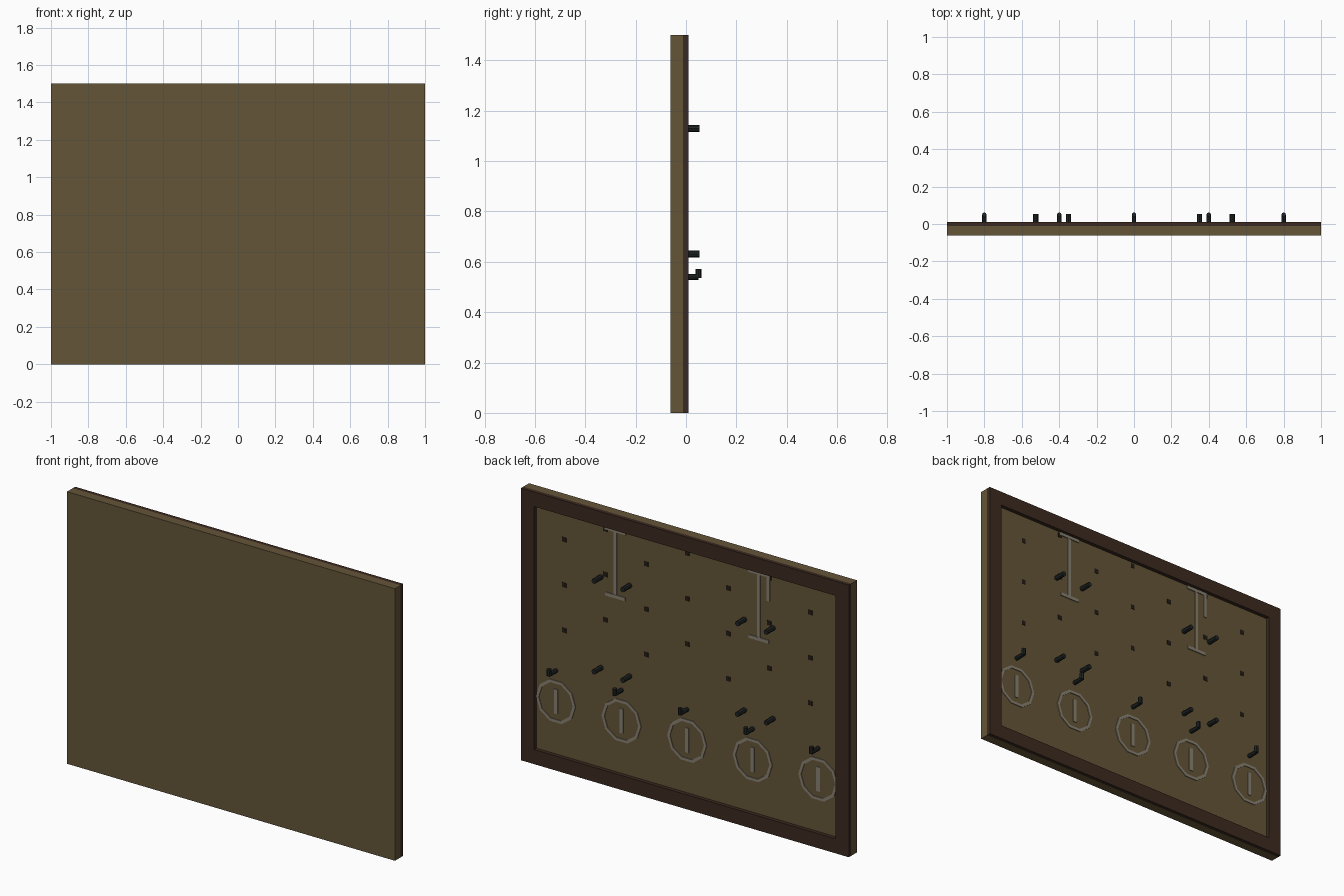
import bpy
from math import pi, sin, cos
from mathutils import Vector

if "Cube" in bpy.data.objects:
    bpy.data.objects.remove(bpy.data.objects["Cube"])


def mat(name, rgb):
    m = bpy.data.materials.new(name)
    m.diffuse_color = (*rgb, 1)
    m.use_nodes = True
    m.node_tree.nodes["Principled BSDF"].inputs["Base Color"].default_value = m.diffuse_color
    return m


OLIVE = mat("olive_board", (0.13, 0.09, 0.04))
BROWN = mat("dark_frame", (0.045, 0.023, 0.014))
HOLE = mat("hole_dark", (0.018, 0.012, 0.008))
IRON = mat("iron", (0.015, 0.018, 0.018))
PAINT = mat("tool_outline", (0.25, 0.22, 0.17))

BACK, FACE, RIM = -0.061, -0.011, 0.010


def mesh(name, verts, faces, m):
    me = bpy.data.meshes.new(name)
    me.from_pydata(verts, [], faces)
    me.materials.append(m)
    ob = bpy.data.objects.new(name, me)
    bpy.context.collection.objects.link(ob)
    return ob


def box(name, x0, x1, y0, y1, z0, z1, m):
    v = [(x, y, z) for x in (x0, x1) for y in (y0, y1) for z in (z0, z1)]
    f = [(0, 1, 3, 2), (4, 6, 7, 5), (0, 4, 5, 1), (2, 3, 7, 6), (0, 2, 6, 4), (1, 5, 7, 3)]
    return mesh(name, v, f, m)


def plate(name, x, z, w, h, m, t=0.004):
    return box(name, x - w / 2, x + w / 2, FACE, FACE + t, z - h / 2, z + h / 2, m)


def rod(name, a, b, r, m):
    a, b = Vector(a), Vector(b)
    bpy.ops.mesh.primitive_cylinder_add(vertices=8, radius=r, depth=(b - a).length, location=(a + b) / 2)
    ob = bpy.context.object
    ob.name = name
    ob.rotation_euler = (b - a).to_track_quat('Z', 'Y').to_euler()
    ob.data.materials.append(m)


def ring(name, x, z, r_out, r_in, n=10):
    v, f = [], []
    for i in range(n):
        c, s = cos(2 * pi * i / n), sin(2 * pi * i / n)
        for r, y in ((r_in, FACE), (r_out, FACE), (r_out, FACE + 0.004), (r_in, FACE + 0.004)):
            v.append((x + r * c, y, z + r * s))
        j = (i + 1) % n
        for k in range(4):
            l = (k + 1) % 4
            f.append((4 * i + k, 4 * i + l, 4 * j + l, 4 * j + k))
    return mesh(name, v, f, PAINT)


# Board and raised frame
box("board", -1, 1, BACK, FACE, 0, 1.5, OLIVE)
W = 0.08
box("frame_bottom", -1, 1, FACE, RIM, 0, W, BROWN)
box("frame_top", -1, 1, FACE, RIM, 1.5 - W, 1.5, BROWN)
for s, x in (("left", -1), ("right", 1 - W)):
    box("frame_" + s, x, x + W, FACE, RIM, W, 1.5 - W, BROWN)

# Staggered peg holes
for i in range(-3, 4):
    for k in range(3):
        plate("peg_hole", i * 0.25, (1.275 if i % 2 else 1.4) - k * 0.25, 0.025, 0.025, HOLE, 0.002)

# Peg pairs and painted tool outlines
for s in (-1, 1):
    cx = 0.4375 * s
    for z in (1.13, 0.63):
        for d in (-0.0875, 0.0875):
            rod("peg", (cx + d, FACE, z), (cx + d, 0.054, z), 0.0138, IRON)
    plate("outline_handle", cx, 1.228, 0.02, 0.365, PAINT)
    plate("outline_top_bar", cx, 1.41, 0.13, 0.018, PAINT, 0.005)
    plate("outline_bottom_bar", cx, 1.046, 0.12, 0.018, PAINT, 0.005)
plate("outline_axe_blade", -0.495, 1.34, 0.018, 0.14, PAINT, 0.0045)

# Hooks with ring outlines below
for i in range(-2, 3):
    x = i * 0.4
    rod("hook_arm", (x, FACE, 0.54), (x, 0.05, 0.54), 0.012, IRON)
    rod("hook_tip", (x, 0.05, 0.535), (x, 0.05, 0.572), 0.012, IRON)
    ring("outline_ring", x, 0.37, 0.12, 0.104)
    plate("outline_bar", x, 0.37, 0.022, 0.135, PAINT)
